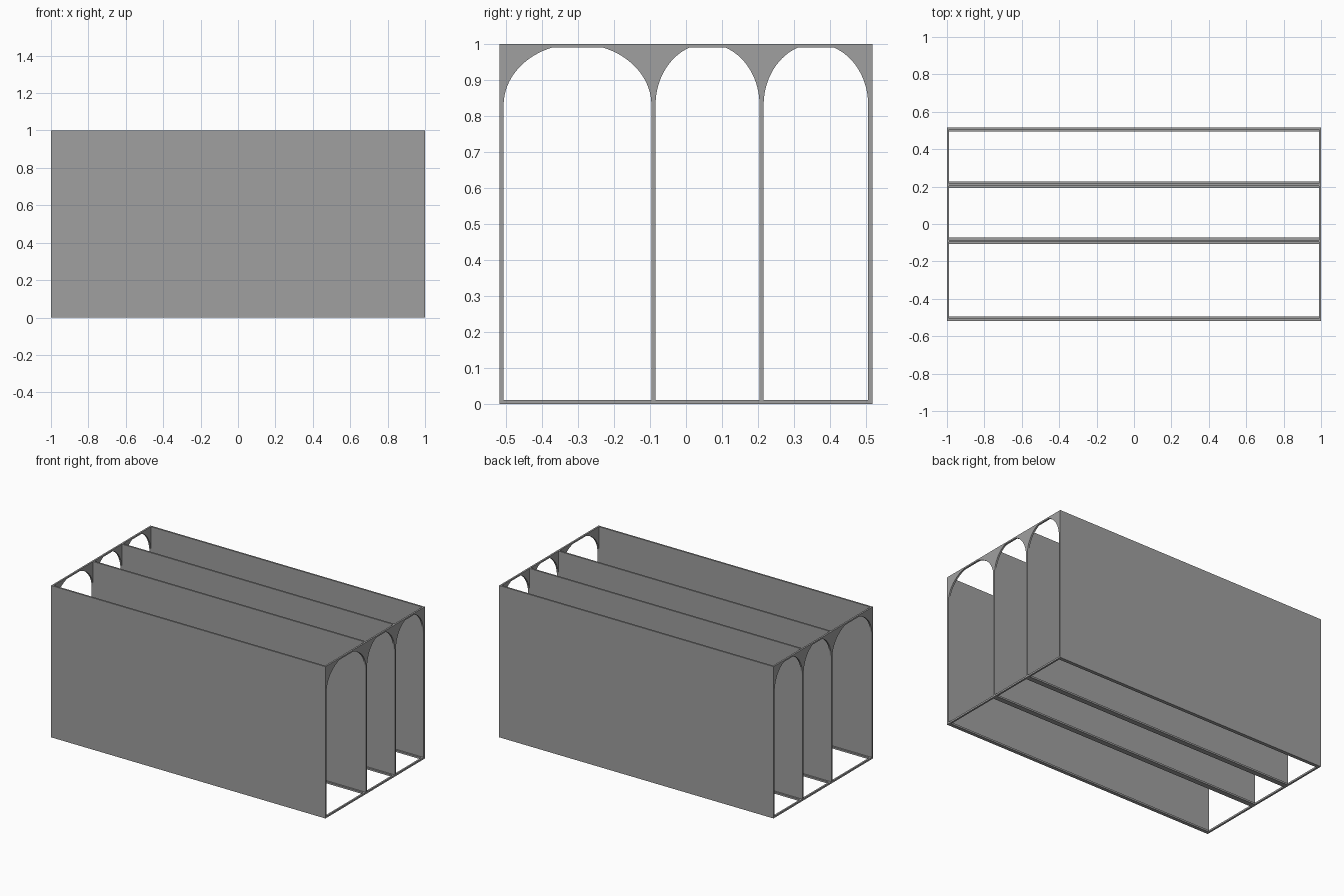
import bpy, bmesh, math

if "Cube" in bpy.data.objects:
    bpy.data.objects.remove(bpy.data.objects["Cube"], do_unlink=True)

HALF, HEIGHT, T = 1.0, 1.0, 0.0115       # half length, height, sheet thickness
SPRING, RISE, CLIP = 0.83, 0.17, 0.99    # arch springing, rise and flat top
BAYS = {"wide": (-0.506, -0.096), "middle": (-0.0845, 0.204), "rear": (0.2155, 0.5055)}

grey = bpy.data.materials.new("plain grey")
grey.use_nodes = True
grey.diffuse_color = (0.35, 0.35, 0.35, 1)
grey.node_tree.nodes["Principled BSDF"].inputs["Base Color"].default_value = grey.diffuse_color


def prism(name, outline, x0, x1):
    """Extrude a (y, z) outline along x."""
    bm = bmesh.new()
    face = bm.faces.new([bm.verts.new((x0, y, z)) for y, z in outline])
    side = bmesh.ops.extrude_face_region(bm, geom=[face])["geom"]
    moved = [v for v in side if isinstance(v, bmesh.types.BMVert)]
    bmesh.ops.translate(bm, verts=moved, vec=(x1 - x0, 0, 0))
    bmesh.ops.recalc_face_normals(bm, faces=bm.faces)
    mesh = bpy.data.meshes.new(name)
    bm.to_mesh(mesh)
    bm.free()
    mesh.materials.append(grey)
    obj = bpy.data.objects.new(name, mesh)
    bpy.context.collection.objects.link(obj)
    return obj


def box(name, x0, x1, y0, y1, z0, z1):
    return prism(name, [(y0, z0), (y1, z0), (y1, z1), (y0, z1)], x0, x1)


def arch_outline(y0, y1, steps=24):
    """Spandrel sheet above an elliptical arch with a clipped flat top."""
    mid, half = (y0 + y1) / 2, (y1 - y0) / 2
    limit = math.asin((CLIP - SPRING) / RISE)
    rising = [limit * i / steps for i in range(steps + 1)]
    angles = [math.pi - a for a in rising] + rising[::-1]
    curve = [(mid + half * math.cos(a), SPRING + RISE * math.sin(a)) for a in angles]
    return curve + [(y1, HEIGHT), (y0, HEIGHT)]


# Four full-length upright walls
starts = [BAYS["wide"][0] - T] + [bay[1] for bay in BAYS.values()]
for name, y in zip(("front_wall", "front_divider", "rear_divider", "back_wall"), starts):
    box(name, -HALF, HALF, y, y + T, 0, HEIGHT)

for bay, (y0, y1) in BAYS.items():
    # Narrow floor rails along both walls of each bay
    for side, y in (("front", y0), ("back", y1 - T)):
        box(f"{bay}_bay_{side}_rail", -HALF + T, HALF - T, y, y + T, 0, T)
    # Sill and arch at each open end
    for side, x in (("right", -HALF), ("left", HALF - T)):
        box(f"{bay}_bay_{side}_sill", x, x + T, y0, y1, 0, T)
        arch = prism(f"{bay}_bay_{side}_arch", arch_outline(y0, y1), x, x + T)
        bpy.ops.object.select_all(action="DESELECT")
        arch.select_set(True)
        bpy.context.view_layer.objects.active = arch
        bpy.ops.object.shade_smooth_by_angle(angle=math.radians(25))
